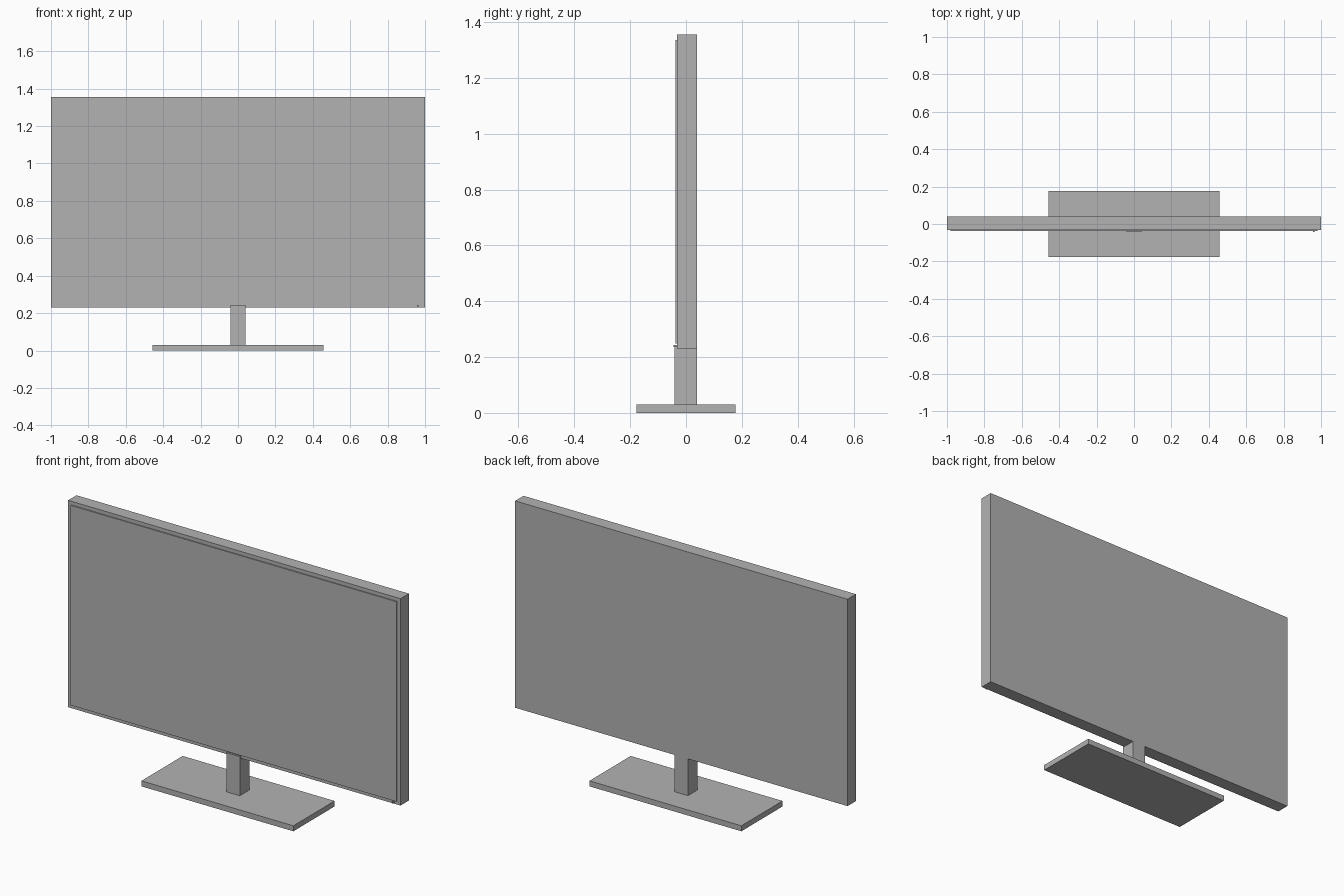
import bpy
import bmesh
from mathutils import Matrix, Vector

if "Cube" in bpy.data.objects:
    bpy.data.objects.remove(bpy.data.objects["Cube"])

grey = bpy.data.materials.new("plain_grey")
grey.diffuse_color = (0.448, 0.448, 0.448, 1.0)
grey.use_nodes = True
grey.node_tree.nodes["Principled BSDF"].inputs["Base Color"].default_value = grey.diffuse_color


def box(name, low, high):
    """Box spanning two opposite corners."""
    low, high = Vector(low), Vector(high)
    bm = bmesh.new()
    bmesh.ops.create_cube(bm, size=1.0)
    bmesh.ops.transform(bm, verts=bm.verts,
                        matrix=Matrix.Diagonal((high - low).to_4d()))
    mesh = bpy.data.meshes.new(name)
    bm.to_mesh(mesh)
    bm.free()
    mesh.materials.append(grey)
    obj = bpy.data.objects.new(name, mesh)
    obj.location = (low + high) / 2
    bpy.context.collection.objects.link(obj)
    return obj


# Stand
box("stand_base", (-0.457, -0.177, 0.0), (0.457, 0.177, 0.03))
box("stand_neck", (-0.04, -0.042, 0.03), (0.04, 0.04, 0.243))

# Display housing and slightly raised screen panel
box("housing", (-1.0, -0.032, 0.23), (1.0, 0.04, 1.355))
box("screen", (-0.98, -0.038, 0.248), (0.98, -0.032, 1.335))

# Small power light at the lower right of the bezel
box("power_light", (0.956, -0.044, 0.236), (0.964, -0.032, 0.244))
